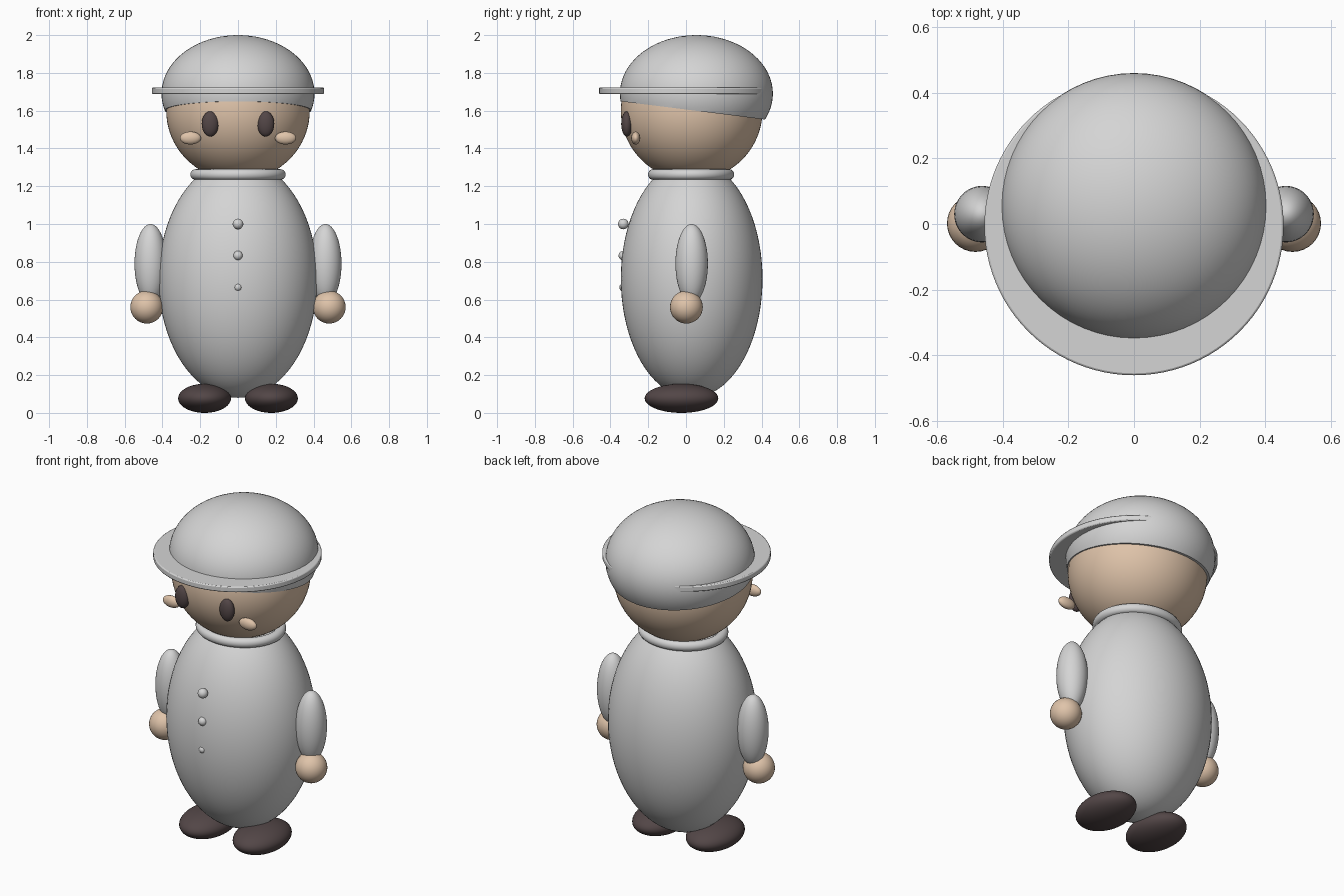
import bpy, bmesh, math
from mathutils import Vector

if "Cube" in bpy.data.objects:
    bpy.data.objects.remove(bpy.data.objects["Cube"])


def material(name, rgb):
    m = bpy.data.materials.new(name)
    m.diffuse_color = (*rgb, 1.0)
    m.use_nodes = True
    m.node_tree.nodes["Principled BSDF"].inputs["Base Color"].default_value = m.diffuse_color
    return m


GREY = material("cloth_grey", (0.66, 0.66, 0.66))
SKIN = material("skin_tan", (0.74, 0.55, 0.40))
DARK = material("dark_brown", (0.085, 0.061, 0.062))


def finish(name, mat):
    ob = bpy.context.object
    ob.name = name
    ob.data.materials.append(mat)
    bpy.ops.object.transform_apply(location=False, rotation=False, scale=True)
    bpy.ops.object.shade_smooth_by_angle(angle=math.radians(35))
    return ob


def ellipsoid(name, loc, radii, mat, seg=48, rings=24):
    bpy.ops.mesh.primitive_uv_sphere_add(segments=seg, ring_count=rings, radius=1, location=loc)
    bpy.context.object.scale = radii
    return finish(name, mat)


# Body and head
ellipsoid("body", (0, 0.03, 0.71), (0.42, 0.375, 0.63), GREY, 64, 40)
ellipsoid("head", (0, 0.03, 1.60), (0.38, 0.375, 0.37), SKIN, 64, 40)

# Collar ring
bpy.ops.mesh.primitive_torus_add(major_segments=64, minor_segments=16, major_radius=0.225,
                                 minor_radius=0.028, location=(0, 0.027, 1.262))
bpy.context.object.scale = (1, 0.9, 1)
finish("collar", GREY)

# Cap dome, trimmed along a plane that drops towards the back
cap = ellipsoid("cap_dome", (0, 0.055, 1.69), (0.405, 0.405, 0.31), GREY, 64, 40)
bm = bmesh.new()
bm.from_mesh(cap.data)
cut = bmesh.ops.bisect_plane(bm, geom=bm.verts[:] + bm.edges[:] + bm.faces[:],
                             plane_co=Vector((0, 0, 1.606)) - cap.location,
                             plane_no=(0, 0.126, 1), clear_inner=True)
bmesh.ops.holes_fill(bm, edges=[e for e in cut["geom_cut"] if isinstance(e, bmesh.types.BMEdge)])
bm.to_mesh(cap.data)
bm.free()
bpy.ops.object.shade_smooth_by_angle(angle=math.radians(35))

# Flat round brim, set slightly forward of the cap
bpy.ops.mesh.primitive_cylinder_add(vertices=96, radius=0.456, depth=0.034, location=(0, -0.005, 1.705))
brim = finish("brim", GREY)
bevel = brim.modifiers.new("soft_edge", "BEVEL")
bevel.width = 0.006
bevel.segments = 2

# Front buttons, shrinking downwards
for i, (z, r) in enumerate([(1.0, 0.028), (0.833, 0.025), (0.665, 0.021)]):
    ellipsoid(f"button_{i + 1}", (0, -0.332, z), (r, r, r), GREY, 20, 12)

# Paired parts
for side, s in (("right", -1), ("left", 1)):
    ellipsoid(f"{side}_arm", (s * 0.463, 0.03, 0.79), (0.085, 0.086, 0.21), GREY)
    ellipsoid(f"{side}_hand", (s * 0.483, 0.002, 0.56), (0.087, 0.087, 0.087), SKIN, 32, 16)
    ellipsoid(f"{side}_foot", (s * 0.177, -0.024, 0.077), (0.14, 0.195, 0.077), DARK)
    ellipsoid(f"{side}_eye", (s * 0.147, -0.313, 1.53), (0.045, 0.03, 0.067), DARK, 24, 16)
    ellipsoid(f"{side}_cheek", (s * 0.252, -0.266, 1.455), (0.056, 0.024, 0.034), SKIN, 24, 16)
